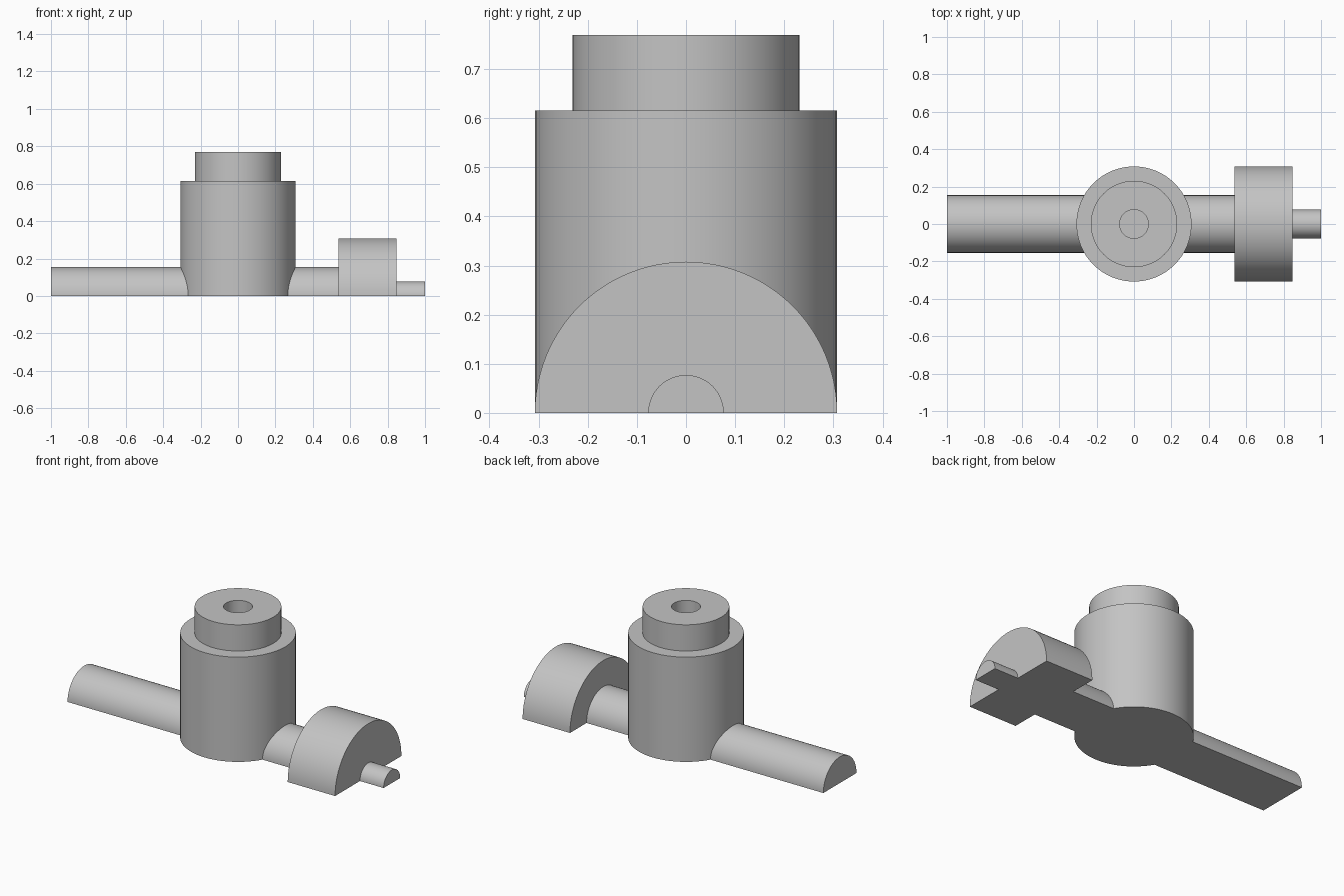
import bpy
import bmesh
from math import pi, radians
from mathutils import Vector

cube = bpy.data.objects.get("Cube")
if cube:
    bpy.data.objects.remove(cube, do_unlink=True)

U = 2 / 13  # design module: the whole length is 13 modules

grey = bpy.data.materials.new("plain grey")
grey.use_nodes = True
grey.diffuse_color = (0.55, 0.55, 0.55, 1)
grey.node_tree.nodes["Principled BSDF"].inputs["Base Color"].default_value = grey.diffuse_color


def revolve(name, points, axis, angle, steps):
    """Spin a profile of points about an axis; an open underside is closed."""
    bm = bmesh.new()
    verts = [bm.verts.new(Vector(p) * U) for p in points]
    edges = [bm.edges.new(pair) for pair in zip(verts, verts[1:])]
    bmesh.ops.spin(bm, geom=verts + edges, cent=(0, 0, 0), axis=axis,
                   angle=angle, steps=steps)
    bmesh.ops.remove_doubles(bm, verts=bm.verts, dist=1e-5)
    rim = [e for e in bm.edges if e.is_boundary]
    if rim:
        bmesh.ops.edgeloop_fill(bm, edges=rim)
    bmesh.ops.recalc_face_normals(bm, faces=bm.faces)
    mesh = bpy.data.meshes.new(name)
    bm.to_mesh(mesh)
    bm.free()
    mesh.materials.append(grey)
    obj = bpy.data.objects.new(name, mesh)
    bpy.context.collection.objects.link(obj)
    bpy.ops.object.select_all(action="DESELECT")
    obj.select_set(True)
    bpy.context.view_layer.objects.active = obj
    bpy.ops.object.shade_smooth_by_angle(angle=radians(30))
    return obj


# Upright body with a narrower collar and a blind bore: (radius, height)
body = [(0, 0), (2, 0), (2, 4), (1.5, 4), (1.5, 5), (0.5, 5), (0.5, 4), (0, 4)]
revolve("upright_body", [(r, 0, z) for r, z in body], (0, 0, 1), 2 * pi, 96)

# Half-round shaft, wheel and end pin in one stepped bar: (position, radius)
bar = [(-6.5, 0), (-6.5, 1), (3.5, 1), (3.5, 2), (5.5, 2), (5.5, 0.5), (6.5, 0.5), (6.5, 0)]
revolve("half_round_bar", [(x, r, 0) for x, r in bar], (1, 0, 0), pi, 48)
